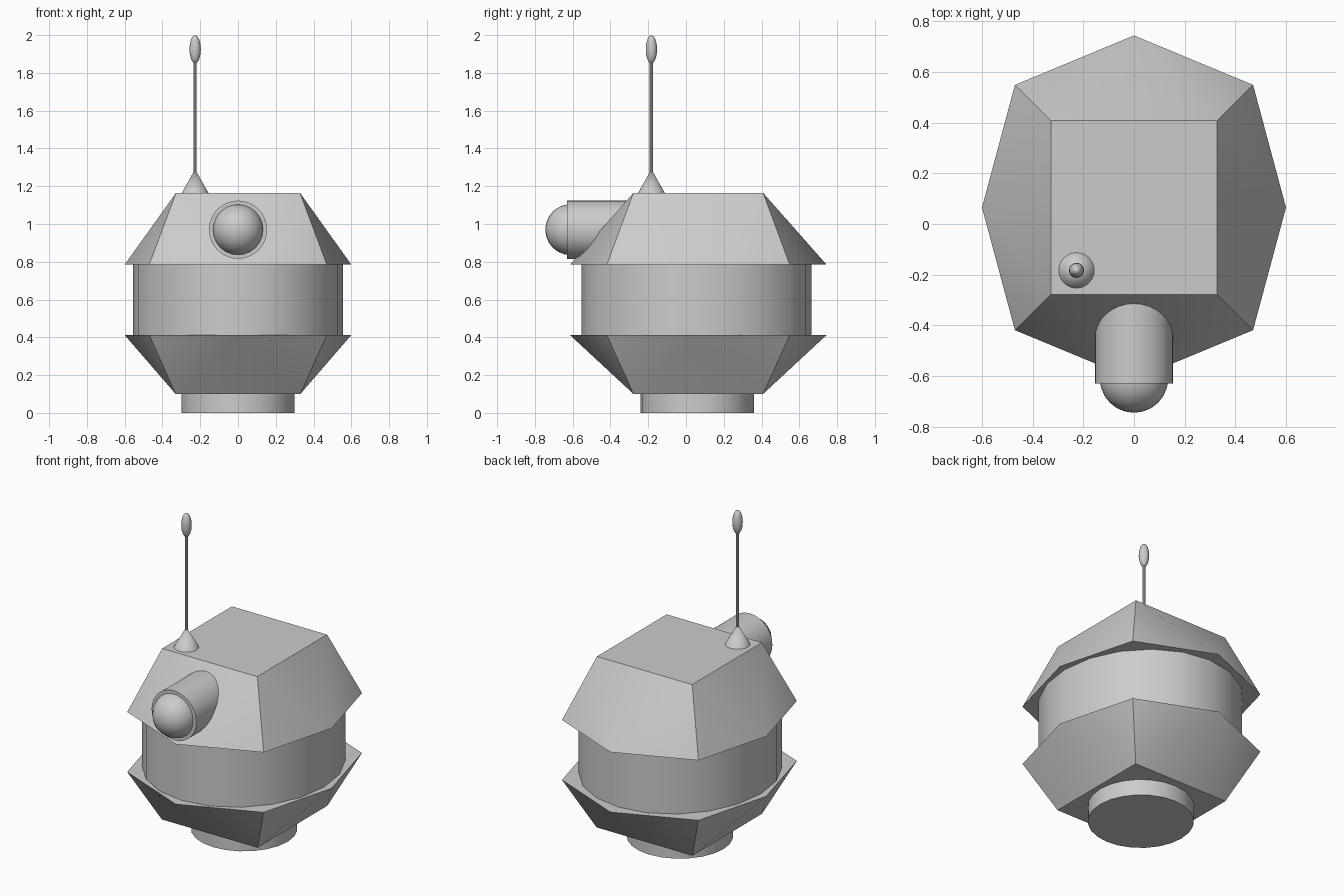
import bpy, math
from mathutils import Vector

if "Cube" in bpy.data.objects:
    bpy.data.objects.remove(bpy.data.objects["Cube"])

CY = 0.065  # body centre in y


def smooth(angle=35):
    bpy.ops.object.shade_smooth_by_angle(angle=math.radians(angle))


def cylinder(name, r, z0, z1, x=0, y=0, top=None, segs=20, sy=1):
    bpy.ops.mesh.primitive_cone_add(vertices=segs, radius1=r, radius2=r if top is None else top,
                                    depth=z1 - z0, location=(x, y, (z0 + z1) / 2))
    ob = bpy.context.object
    ob.name = name
    ob.scale.y = sy
    bpy.ops.object.transform_apply(location=False, rotation=False, scale=True)
    smooth()
    return ob


def ball(name, loc, size, segs=24):
    bpy.ops.mesh.primitive_uv_sphere_add(segments=segs, ring_count=segs // 2, radius=1, location=loc)
    ob = bpy.context.object
    ob.name = name
    ob.scale = size
    bpy.ops.object.transform_apply(location=False, rotation=False, scale=True)
    bpy.ops.object.shade_smooth()
    return ob


def shell(name, z_rim, z_cap, hx):
    """Eight-sided rim tapering to a four-sided cap."""
    rim = [(.6, 0), (.47, .484), (0, .679), (-.47, .484),
           (-.6, 0), (-.47, -.484), (0, -.679), (.47, -.484)]
    cap = [(hx, .343), (-hx, .343), (-hx, -.343), (hx, -.343)]
    verts = [(x, y + CY, z_rim) for x, y in rim] + [(x, y + CY, z_cap) for x, y in cap]
    faces = [tuple(range(7, -1, -1)), (8, 9, 10, 11)]
    for i in range(4):
        corner, mid, nxt = 2 * i + 1, (2 * i + 2) % 8, (2 * i + 3) % 8
        a, b = 8 + i, 8 + (i + 1) % 4
        faces += [(corner, mid, a), (mid, b, a), (mid, nxt, b)]
    if z_cap < z_rim:
        faces = [f[::-1] for f in faces]
    me = bpy.data.meshes.new(name)
    me.from_pydata(verts, [], faces)
    ob = bpy.data.objects.new(name, me)
    bpy.context.collection.objects.link(ob)
    bpy.ops.object.select_all(action='DESELECT')
    bpy.context.view_layer.objects.active = ob
    ob.select_set(True)
    smooth(32)
    return ob


# Body: foot, lower bowl, round waist, upper hood
cylinder("foot", .3, 0, .12, y=.06, segs=24)
shell("lower_shell", .412, .1, .33)
cylinder("waist", .556, .38, .82, y=.055, sy=1.095)
shell("upper_shell", .785, 1.165, .328)

# Eye barrel with rounded lens
barrel = cylinder("eye_barrel", .154, -.215, .215, segs=32)
barrel.rotation_euler.x = math.pi / 2
barrel.location = (0, -.415, .97)
ball("eye_lens", (0, -.61, .97), (.135, .135, .135))

# Antenna: cone mount, rod and tip
AX, AY = -.227, -.183
cylinder("antenna_mount", .073, 1.16, 1.29, AX, AY, top=0, segs=24)
cylinder("antenna_rod", .009, 1.25, 1.87, AX, AY, segs=10)
ball("antenna_tip", (AX, AY, 1.925), (.03, .03, .075), 16)
